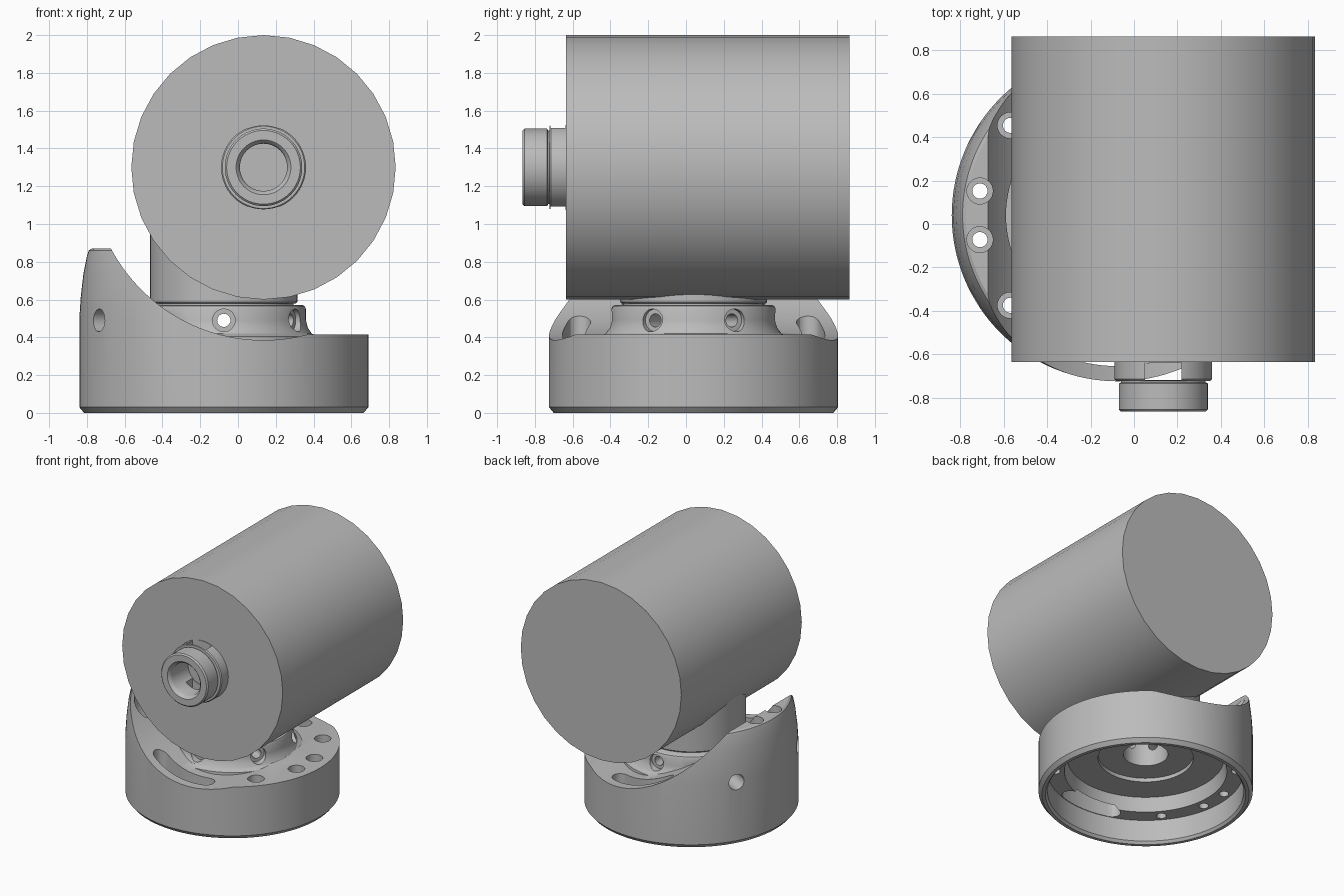
import bpy, bmesh
from math import sin, cos, pi, radians
from mathutils import Matrix, Vector

cube = bpy.data.objects.get("Cube")
if cube:
    bpy.data.objects.remove(cube)

grey = bpy.data.materials.new("neutral_grey")
grey.use_nodes = True
grey.diffuse_color = (0.5, 0.5, 0.5, 1)
grey.node_tree.nodes["Principled BSDF"].inputs["Base Color"].default_value = (0.5, 0.5, 0.5, 1)

BASE = Matrix.Translation((-0.075, 0.04, 0))       # axis of base, hub and neck
BARREL_X, BARREL_Z, FACE_Y = 0.135, 1.30, -0.635
LYING = Matrix.Rotation(pi / 2, 4, 'X')            # local z points to the front


def finish(name, bm, matrix):
    bmesh.ops.transform(bm, matrix=matrix, verts=bm.verts)
    bmesh.ops.recalc_face_normals(bm, faces=bm.faces)
    mesh = bpy.data.meshes.new(name)
    bm.to_mesh(mesh)
    bm.free()
    mesh.materials.append(grey)
    ob = bpy.data.objects.new(name, mesh)
    bpy.context.collection.objects.link(ob)
    return ob


def prism(name, outline, z0, z1, matrix=Matrix()):
    bm = bmesh.new()
    face = bm.faces.new([bm.verts.new((x, y, z0)) for x, y in outline])
    out = bmesh.ops.extrude_face_region(bm, geom=[face])
    top = [v for v in out["geom"] if isinstance(v, bmesh.types.BMVert)]
    bmesh.ops.translate(bm, vec=(0, 0, z1 - z0), verts=top)
    return finish(name, bm, matrix)


def disc(name, r, z0, z1, matrix=Matrix(), sides=32):
    ring = [(r * cos(2 * pi * i / sides), r * sin(2 * pi * i / sides)) for i in range(sides)]
    return prism(name, ring, z0, z1, matrix)


def lathe(name, profile, matrix, sides=96):
    # closed (radius, height) loop turned around z
    bm = bmesh.new()
    vs = [bm.verts.new((r, 0, z)) for r, z in profile]
    edges = [bm.edges.new((vs[i - 1], vs[i])) for i in range(len(vs))]
    bmesh.ops.spin(bm, geom=vs + edges, cent=(0, 0, 0), axis=(0, 0, 1),
                   angle=2 * pi, steps=sides)
    bmesh.ops.remove_doubles(bm, verts=bm.verts, dist=0.0005)
    return finish(name, bm, matrix)


def boolean(ob, other, operation='DIFFERENCE'):
    mod = ob.modifiers.new("cut", 'BOOLEAN')
    mod.operation, mod.solver, mod.object = operation, 'EXACT', other
    bpy.context.view_layer.objects.active = ob
    bpy.ops.object.modifier_apply(modifier=mod.name)
    bpy.data.objects.remove(other)


# base shell: hollow below, with a thick ledge under the screw circle
base = lathe("base", [(0.16, 0.30), (0.56, 0.30), (0.58, 0.19), (0.70, 0.19),
                      (0.70, 0.02), (0.715, 0), (0.74, 0), (0.765, 0.03),
                      (0.765, 0.50), (0.757, 0.62), (0.743, 0.74), (0.725, 0.83),
                      (0.715, 0.86), (0.70, 0.87), (0.16, 0.87)], BASE, 128)

# curved saddle below the barrel, flat deck, clearance for the neck
saddle = Matrix.Translation((BARREL_X, 0, BARREL_Z)) @ LYING
boolean(base, disc("saddle_cutter", 0.915, -1.2, 1.2, saddle, 160))
boolean(base, prism("deck_cutter", [(0.2, -1), (1, -1), (1, 1), (0.2, 1)], 0.415, 1.2))
boolean(base, disc("neck_clearance", 0.515, 0.575, 1.2, BASE, 96))

# raised hub with a flared foot
hub = lathe("hub", [(0, 0.31), (0.51, 0.31), (0.50, 0.405), (0.465, 0.42), (0.445, 0.45),
                    (0.435, 0.49), (0.435, 0.55), (0.428, 0.565), (0.415, 0.572),
                    (0, 0.572)], BASE)
boolean(base, hub, 'UNION')
boolean(base, disc("hub_recess", 0.34, 0.1, 0.33, BASE, 64))
boolean(base, disc("hub_bore", 0.16, 0.1, 0.8, BASE, 48))

# counterbored radial screw holes around the hub, reached through the high wall
for k in range(6):
    aim = Matrix.Rotation(radians(30 + 60 * k), 4, 'Z') @ Matrix.Rotation(pi / 2, 4, 'Y')
    aim = BASE @ Matrix.Translation((0, 0, 0.49)) @ aim
    boolean(base, disc("screw_head", 0.06, 0.405, 0.95, aim))
    boolean(base, disc("screw_shank", 0.035, 0.1, 0.5, aim))

# counterbored upright mounting holes
for side in (0, 180):
    for angle in (-40, -10, 10, 40):
        a = radians(side + angle)
        spot = BASE @ Matrix.Translation((0.645 * cos(a), 0.645 * sin(a), 0))
        boolean(base, disc("mount_head", 0.06, 0.31, 1.2, spot))
        boolean(base, disc("mount_shank", 0.035, 0.1, 0.4, spot))

# curved slots with rounded ends through the front and back
mid, half, sweep = 0.635, 0.06, radians(18)
for centre in (pi / 2, -pi / 2):
    outline = []
    for i in range(17):
        a = centre - sweep + 2 * sweep * i / 16
        outline.append(((mid + half) * cos(a), (mid + half) * sin(a)))
    for end, start in ((1, 0), (-1, pi)):
        if end < 0:
            for i in range(17):
                a = centre + sweep - 2 * sweep * i / 16
                outline.append(((mid - half) * cos(a), (mid - half) * sin(a)))
        a = centre + end * sweep
        for i in range(1, 8):
            t = a + start + pi * i / 8
            outline.append((mid * cos(a) + half * cos(t), mid * sin(a) + half * sin(t)))
    boolean(base, prism("slot_cutter", outline, 0.1, 1.2, BASE))

# neck
lathe("neck", [(0, 0.56), (0.37, 0.56), (0.37, 0.578), (0.38, 0.578),
               (0.39, 0.588), (0.39, 1.0), (0, 1.0)], BASE)

# barrel
front = Matrix.Translation((BARREL_X, FACE_Y, BARREL_Z)) @ LYING
disc("barrel", 0.70, -1.5, 0, front, 32)

# nozzle with a collar opened above and below
nozzle = lathe("nozzle", [(0.125, -0.01), (0.225, -0.01), (0.225, 0.08), (0.218, 0.088),
                          (0.195, 0.088), (0.195, 0.095), (0.205, 0.10), (0.205, 0.22),
                          (0.195, 0.23), (0.145, 0.23), (0.13, 0.215), (0.125, 0.20)],
               front, 64)
gap = [(-0.085, -0.4), (0.085, -0.4), (0.085, 0.4), (-0.085, 0.4)]
boolean(nozzle, prism("collar_gap", gap, 0.004, 0.083, front))

bpy.ops.object.select_all(action='DESELECT')
for ob in bpy.context.collection.objects:
    if ob.type == 'MESH' and grey.name in ob.data.materials:
        ob.select_set(True)
        bpy.context.view_layer.objects.active = ob
bpy.ops.object.shade_smooth_by_angle(angle=radians(30))
